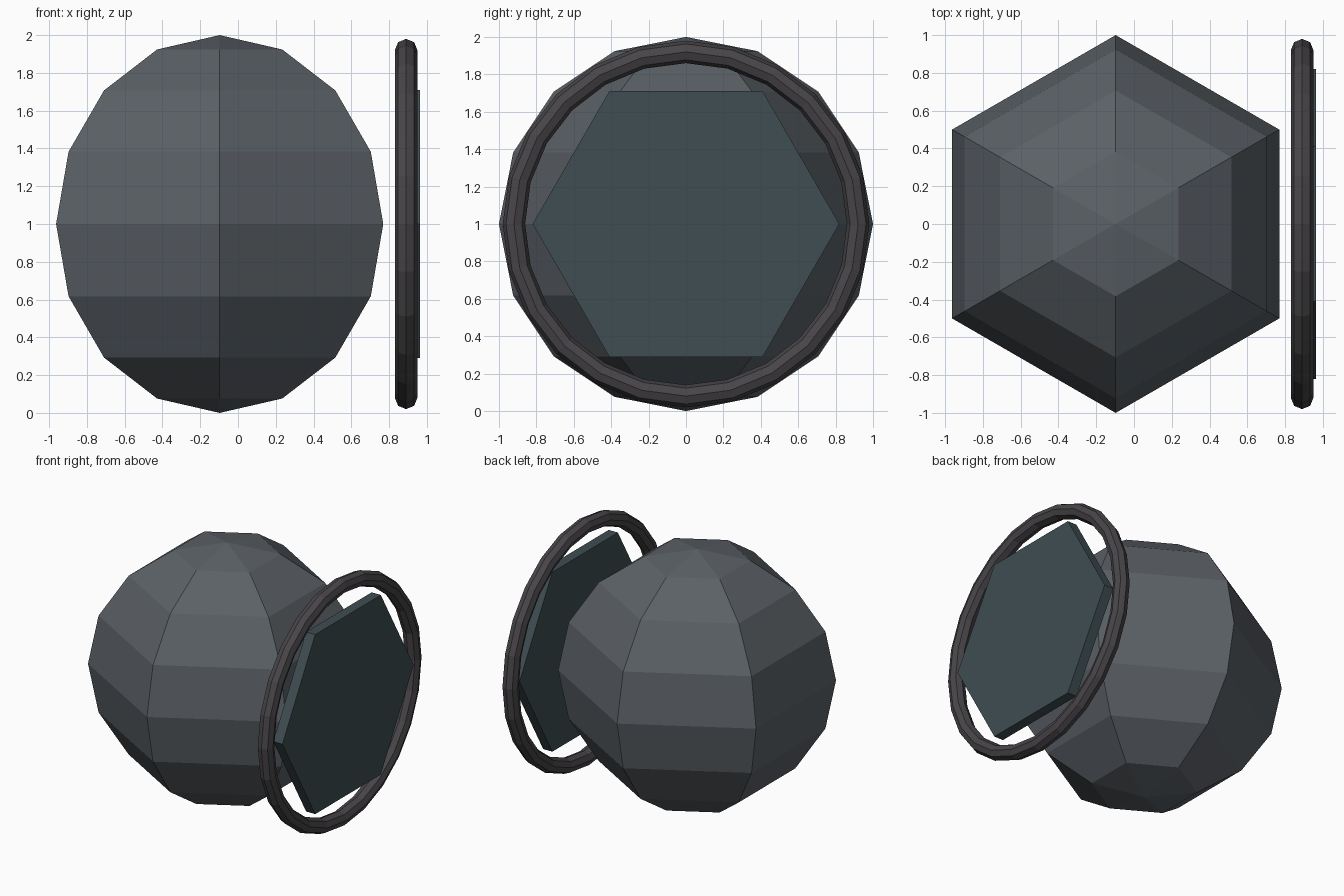
import bpy
from math import pi

if "Cube" in bpy.data.objects:
    bpy.data.objects.remove(bpy.data.objects["Cube"])


def finish(name, color):
    # name the newest object, keep it faceted and colour it
    obj = bpy.context.object
    obj.name = name
    mat = bpy.data.materials.new(name + "_material")
    mat.diffuse_color = (*color, 1)
    mat.use_nodes = True
    mat.node_tree.nodes["Principled BSDF"].inputs["Base Color"].default_value = mat.diffuse_color
    obj.data.materials.append(mat)
    bpy.ops.object.shade_flat()
    return obj


SIDEWAYS = (0, pi / 2, 0)

# faceted six-sided ball
bpy.ops.mesh.primitive_uv_sphere_add(segments=6, ring_count=8, radius=1,
                                     location=(-0.097, 0, 1))
finish("ball_body", (0.105, 0.12, 0.135))

# ring facing +x
bpy.ops.mesh.primitive_torus_add(major_segments=24, minor_segments=8,
                                 major_radius=0.92, minor_radius=0.06,
                                 location=(0.89, 0, 1), rotation=SIDEWAYS)
finish("outer_ring", (0.065, 0.06, 0.065))

# hexagonal plate inside the ring
bpy.ops.mesh.primitive_cylinder_add(vertices=6, radius=0.82, depth=0.08,
                                    location=(0.923, 0, 1), rotation=SIDEWAYS)
finish("hexagon_plate", (0.05, 0.075, 0.085))
